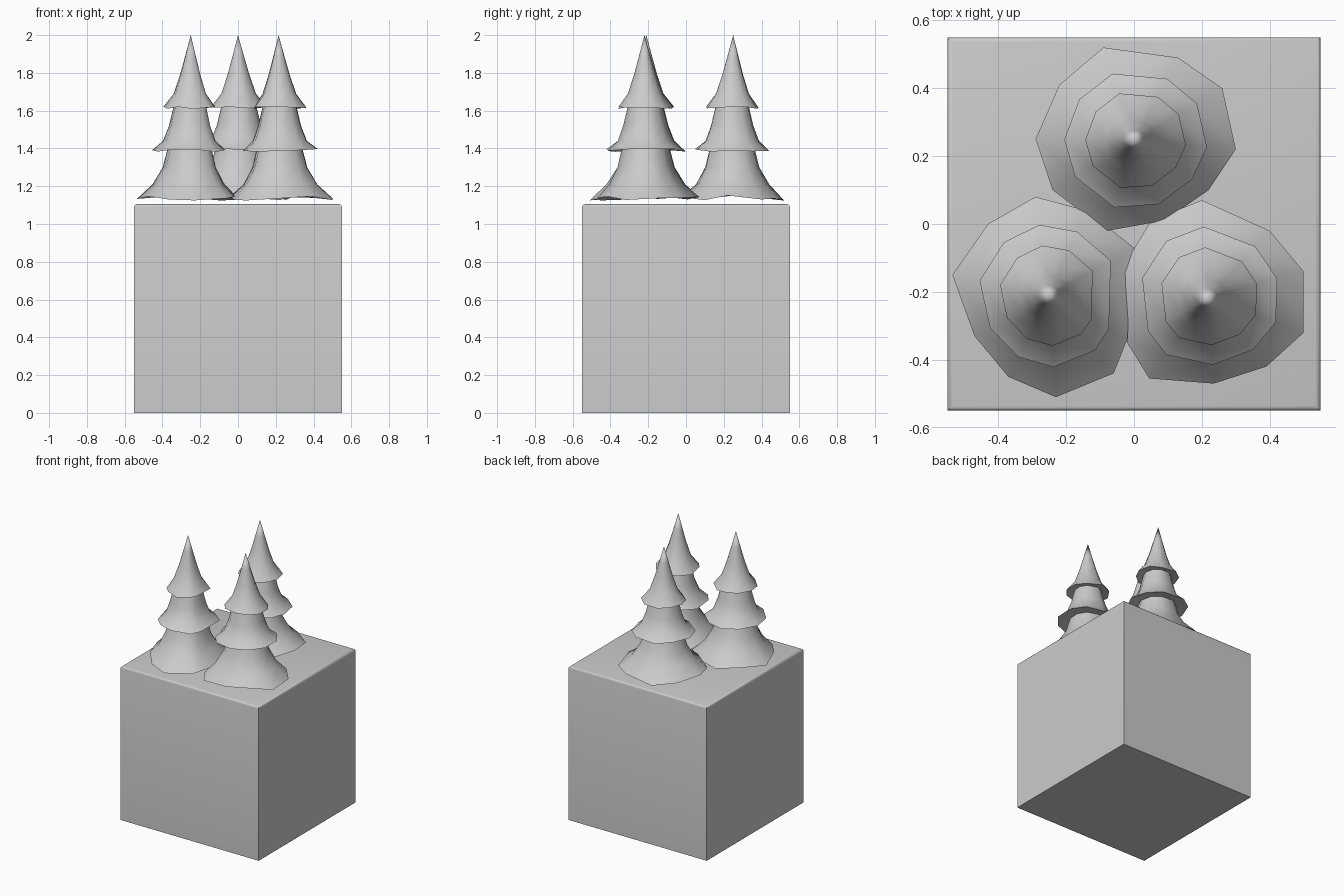
import bpy, bmesh, math, random
from mathutils import Vector

if "Cube" in bpy.data.objects:
    bpy.data.objects.remove(bpy.data.objects["Cube"])

random.seed(4)


def make_object(name, bm, angle):
    bmesh.ops.recalc_face_normals(bm, faces=bm.faces)
    me = bpy.data.meshes.new(name)
    bm.to_mesh(me)
    bm.free()
    ob = bpy.data.objects.new(name, me)
    bpy.context.collection.objects.link(ob)
    bpy.ops.object.select_all(action='DESELECT')
    bpy.context.view_layer.objects.active = ob
    ob.select_set(True)
    bpy.ops.object.shade_smooth_by_angle(angle=math.radians(angle))
    return ob


# Ground block with softened top edges
bm = bmesh.new()
bmesh.ops.create_cube(bm, size=1)
for v in bm.verts:
    v.co = (v.co.x * 1.1, v.co.y * 1.1, (v.co.z + 0.5) * 1.105)
top_edges = [e for e in bm.edges if all(v.co.z > 1 for v in e.verts)]
bmesh.ops.bevel(bm, geom=top_edges, offset=0.015, segments=3, affect='EDGES', profile=0.5)
make_object("ground_block", bm, 40)

# Tree profile: (radius, z, share of uneven lowest rim, height jitter)
PROFILE = [
    (0.030, 1.89, 0, 0), (0.058, 1.79, 0, 0), (0.092, 1.69, 0, 0), (0.145, 1.615, 0.3, 0.006),
    (0.092, 1.625, 0, 0), (0.118, 1.52, 0, 0), (0.148, 1.44, 0.2, 0), (0.205, 1.39, 0.35, 0.008),
    (0.125, 1.40, 0, 0), (0.150, 1.30, 0.2, 0), (0.200, 1.21, 0.6, 0), (0.275, 1.137, 1, 0.014),
    (0.130, 1.150, 0.3, 0),
]


def tree(name, apex, centre, rim):
    c = Vector(centre)
    offs = [Vector(p) - c for p in rim]
    n = len(offs)
    bm = bmesh.new()
    tip = bm.verts.new((*apex, 2.0))
    prev = None
    for r, z, share, jitter in PROFILE:
        # upper rings lean towards the tip position
        lean = (Vector(apex) - c) * max(0, (z - 1.6) / 0.4)
        ring = []
        for o in offs:
            rr = r * (1 - share + share * o.length / 0.275)
            p = c + lean + o.normalized() * rr
            ring.append(bm.verts.new((p.x, p.y, z + random.uniform(-jitter, jitter))))
        for i in range(n):
            j = (i + 1) % n
            if prev is None:
                bm.faces.new((tip, ring[i], ring[j]))
            else:
                bm.faces.new((prev[i], ring[i], ring[j], prev[j]))
        prev = ring
    bm.faces.new(prev)
    make_object(name, bm, 60)


# Three pines, each with its own uneven skirt outline
tree("pine_back", (0.0, 0.25), (0.005, 0.245), [
    (-0.09, 0.52), (0.13, 0.49), (0.26, 0.40), (0.30, 0.22), (0.22, 0.10),
    (0.09, 0.01), (-0.08, -0.02), (-0.24, 0.10), (-0.29, 0.25), (-0.22, 0.41)])
tree("pine_left", (-0.25, -0.21), (-0.25, -0.21), [
    (-0.29, 0.08), (-0.14, 0.04), (0.0, -0.07), (-0.02, -0.34), (-0.06, -0.44),
    (-0.23, -0.51), (-0.37, -0.45), (-0.47, -0.33), (-0.535, -0.15), (-0.43, 0.0)])
tree("pine_right", (0.215, -0.22), (0.22, -0.215), [
    (0.20, 0.07), (0.40, -0.02), (0.50, -0.14), (0.50, -0.32), (0.39, -0.42),
    (0.235, -0.47), (0.045, -0.455), (-0.02, -0.35), (-0.04, -0.14), (0.05, 0.01)])
